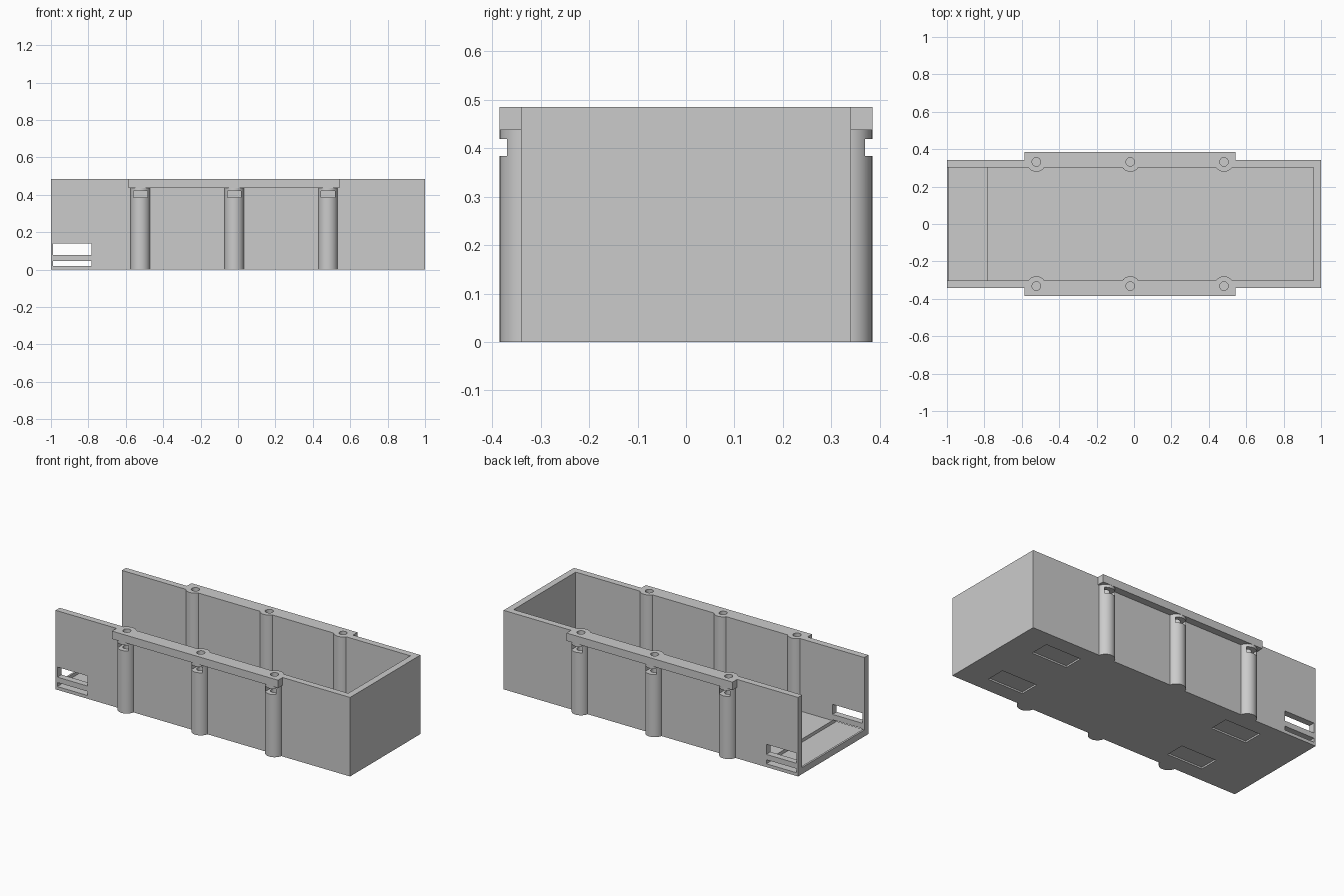
import bpy
import math

cube = bpy.data.objects.get("Cube")
if cube:
    bpy.data.objects.remove(cube, do_unlink=True)

H = 0.485                      # overall height
HALF_Y = 0.341                 # outside of the long walls
WALL = 0.04
POST_X = (-0.522, -0.02, 0.481)
POST_Y = 0.332
RAIL_Y = 0.385

grey = bpy.data.materials.new("plain grey")
grey.use_nodes = True
grey.diffuse_color = (0.6, 0.6, 0.6, 1)
grey.node_tree.nodes["Principled BSDF"].inputs["Base Color"].default_value = (0.6, 0.6, 0.6, 1)


def box(name, x0, x1, y0, y1, z0, z1):
    bpy.ops.mesh.primitive_cube_add(
        size=1, location=((x0 + x1) / 2, (y0 + y1) / 2, (z0 + z1) / 2))
    ob = bpy.context.object
    ob.name = name
    ob.scale = (x1 - x0, abs(y1 - y0), z1 - z0)
    bpy.ops.object.transform_apply(location=True, rotation=False, scale=True)
    return ob


def cylinder(name, x, y, radius, z0, z1, sides=64):
    bpy.ops.mesh.primitive_cylinder_add(
        vertices=sides, radius=radius, depth=z1 - z0, location=(x, y, (z0 + z1) / 2))
    ob = bpy.context.object
    ob.name = name
    return ob


def combine(target, tool, operation):
    """Apply a boolean and discard the tool."""
    mod = target.modifiers.new("boolean", 'BOOLEAN')
    mod.operation = operation
    mod.solver = 'EXACT'
    mod.object = tool
    bpy.context.view_layer.objects.active = target
    bpy.ops.object.modifier_apply(modifier=mod.name)
    bpy.data.objects.remove(tool, do_unlink=True)


# Tray, hollow and open at the -x end
tray = box("enclosure_tray", -1, 1, -HALF_Y, HALF_Y, 0, H)
inner = HALF_Y - WALL
combine(tray, box("cavity", -1.2, 1 - WALL, -inner, inner, WALL, H + 0.2), 'DIFFERENCE')

# Screw posts and the rails that cap them
for side in (-1, 1):
    for x in POST_X:
        combine(tray, cylinder("screw_post", x, side * POST_Y, 0.0525, 0, H), 'UNION')
    combine(tray, box("top_rail", -0.586, 0.542, side * 0.32, side * RAIL_Y, 0.437, H), 'UNION')

# Screw holes and the nut slots crossing them
for side in (-1, 1):
    for x in POST_X:
        combine(tray, cylinder("screw_hole", x, side * POST_Y, 0.023, 0.3, H + 0.1, 32), 'DIFFERENCE')
        combine(tray, box("nut_slot", x - 0.037, x + 0.037, side * 0.298, side * 0.45,
                          0.384, 0.419), 'DIFFERENCE')

# Strap slots near the open end; the lower one also grooves the floor
for z0, z1 in ((0.078, 0.14), (0.02, 0.045)):
    combine(tray, box("strap_slot", -0.988, -0.784, -0.5, 0.5, z0, z1), 'DIFFERENCE')

# Shallow foot pad recesses underneath
for x in (-0.565, 0.705):
    for y in (-0.185, 0.185):
        combine(tray, box("foot_recess", x - 0.121, x + 0.121, y - 0.06, y + 0.06,
                          -0.1, 0.01), 'DIFFERENCE')

# Finish
tray.data.materials.clear()
tray.data.materials.append(grey)
for poly in tray.data.polygons:
    poly.material_index = 0
bpy.ops.object.select_all(action='DESELECT')
tray.select_set(True)
bpy.context.view_layer.objects.active = tray
bpy.ops.object.shade_smooth_by_angle(angle=math.radians(30))
